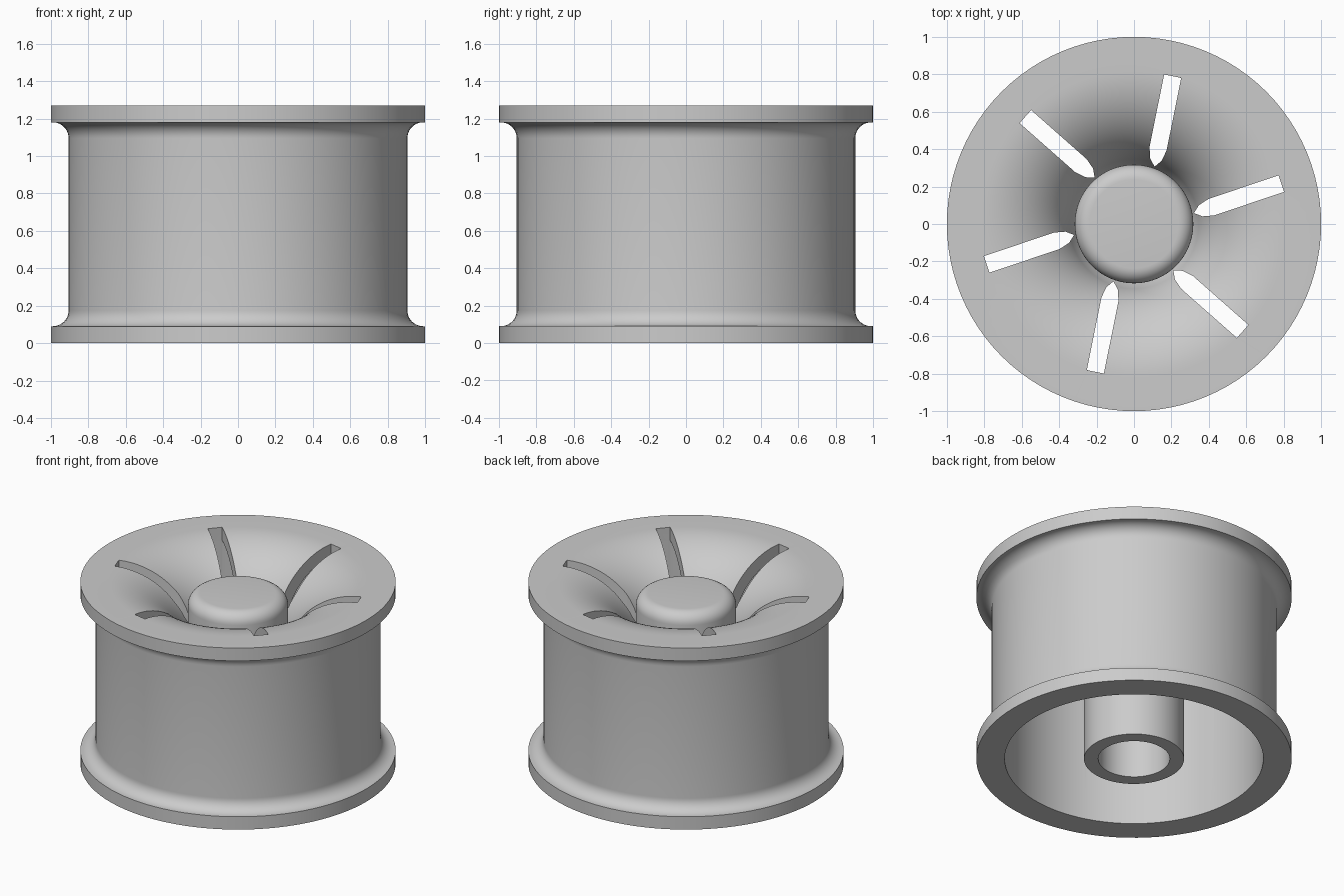
import bpy, bmesh
from math import sin, cos, pi, radians
from mathutils import Matrix

cube = bpy.data.objects.get("Cube")
if cube:
    bpy.data.objects.remove(cube)

H = 1.27         # overall height
FLANGE = 0.09    # flange thickness
BARREL = 0.905   # barrel outer radius
INNER = 0.82     # barrel inner radius
HUB = 0.317      # hub outer radius
BORE = 0.227     # hub bore radius
SEGMENTS = 96

grey = bpy.data.materials.new("light_grey")
grey.use_nodes = True
colour = (0.6, 0.6, 0.6, 1)
grey.diffuse_color = colour
grey.node_tree.nodes["Principled BSDF"].inputs["Base Color"].default_value = colour


def arc(cx, cz, r, start, end, n):
    """Points on an arc in the radius/height plane, angles in degrees."""
    angles = [radians(start + (end - start) * i / n) for i in range(n + 1)]
    return [(cx + r * cos(a), cz + r * sin(a)) for a in angles]


def add_object(name, bm):
    bmesh.ops.recalc_face_normals(bm, faces=bm.faces)
    mesh = bpy.data.meshes.new(name)
    bm.to_mesh(mesh)
    bm.free()
    obj = bpy.data.objects.new(name, mesh)
    bpy.context.collection.objects.link(obj)
    mesh.materials.append(grey)
    return obj


def lathe(name, profile):
    """Revolve a closed profile about the z axis."""
    bm = bmesh.new()
    rings = []
    for i in range(SEGMENTS):
        a = 2 * pi * i / SEGMENTS
        rings.append([bm.verts.new((r * cos(a), r * sin(a), z)) for r, z in profile])
    n = len(profile)
    for i in range(SEGMENTS):
        a, b = rings[i], rings[(i + 1) % SEGMENTS]
        for j in range(n):
            k = (j + 1) % n
            bm.faces.new((a[j], b[j], b[k], a[k]))
    bmesh.ops.remove_doubles(bm, verts=bm.verts, dist=1e-5)
    # Drop the collapsed strip along the axis
    bmesh.ops.dissolve_degenerate(bm, dist=1e-5, edges=bm.edges)
    return add_object(name, bm)


# Wheel section: flanges, filleted barrel, dished web and hollow hub
fillet = 0.085
low, high = FLANGE + fillet, H - FLANGE - fillet
dish = INNER - HUB
dish_z = H - dish
profile = [(BORE, 0), (HUB, 0), (HUB, 0.80)]
profile += arc(INNER, dish_z, dish - FLANGE, 165, 90, 12)
profile += [(INNER, 0), (1, 0), (1, FLANGE)]
profile += arc(BARREL + fillet, low, fillet, 270, 180, 10)
profile += arc(BARREL + fillet, high, fillet, 180, 90, 10)
profile += [(1, H - FLANGE), (1, H)]
profile += arc(INNER, dish_z, dish, 90, 164, 20)
profile += [(HUB, dish_z + 0.1)]
profile += arc(HUB - 0.08, H - 0.16, 0.08, 0, 90, 8)
profile += [(0, H - 0.08), (0, H - 0.19), (BORE, H - 0.19)]
wheel = lathe("wheel", profile)

# Six slots through the web, each with one side along a radius
outline = [(0.815, 0), (0.815, -0.093), (0.42, -0.093), (0.36, -0.078),
           (0.322, -0.047), (0.36, -0.016), (0.42, 0)]
bm = bmesh.new()
for i in range(6):
    turn = Matrix.Rotation(radians(18.6 + 60 * i), 4, "Z")
    base = bm.faces.new([bm.verts.new((x, y, 0.5)) for x, y in outline])
    verts = list(base.verts)
    top = bmesh.ops.extrude_face_region(bm, geom=[base])["geom"]
    new = [g for g in top if isinstance(g, bmesh.types.BMVert)]
    bmesh.ops.translate(bm, verts=new, vec=(0, 0, 1))
    bmesh.ops.transform(bm, matrix=turn, verts=verts + new)
cutter = add_object("slot_cutter", bm)
cutter.hide_render = True

bpy.ops.object.select_all(action="DESELECT")
wheel.select_set(True)
bpy.context.view_layer.objects.active = wheel
slots = wheel.modifiers.new("slots", "BOOLEAN")
slots.operation = "DIFFERENCE"
slots.solver = "EXACT"
slots.object = cutter
bpy.ops.object.modifier_apply(modifier=slots.name)
bpy.data.objects.remove(cutter)
bpy.ops.object.shade_smooth_by_angle(angle=radians(30))
